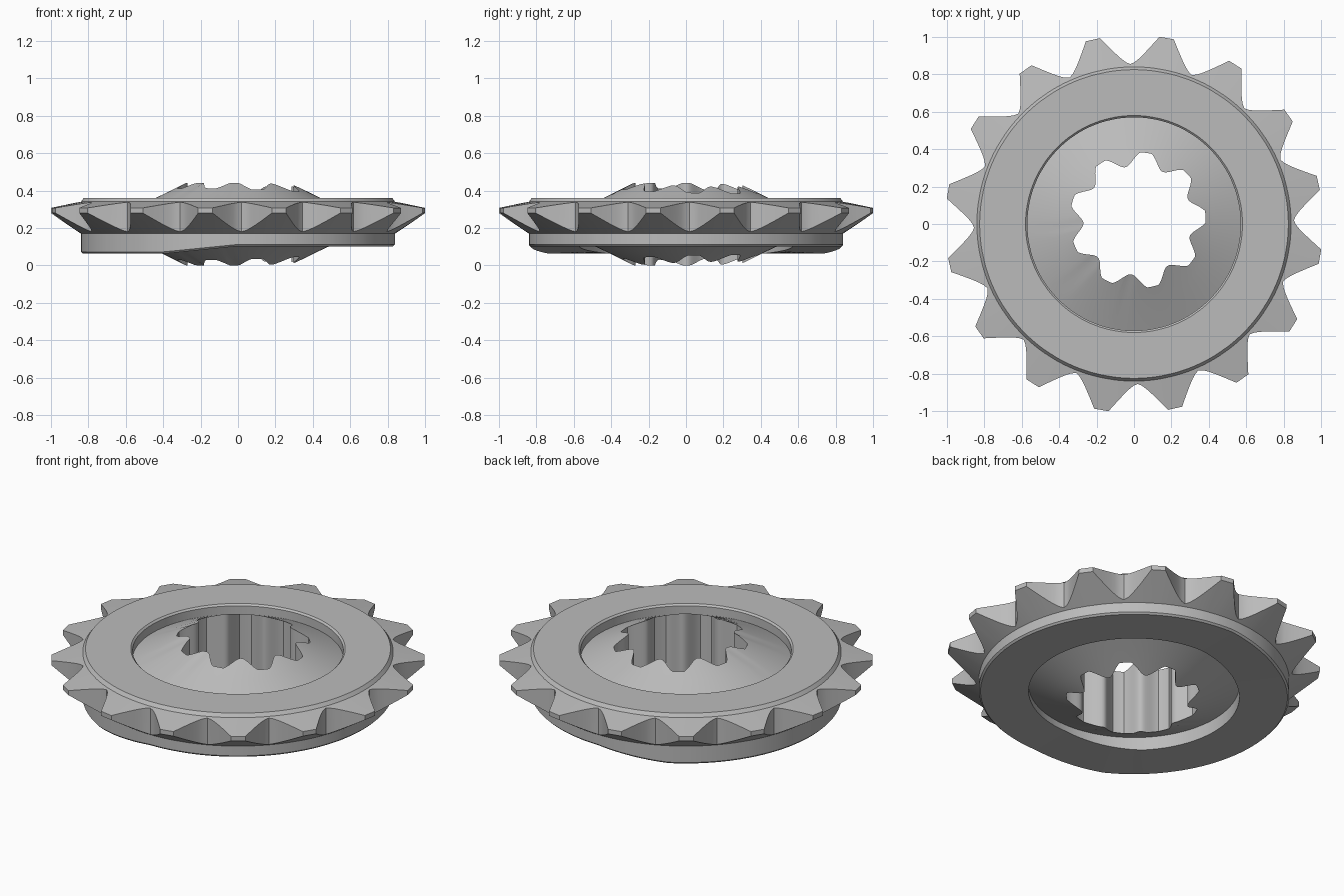
import bpy, bmesh, math
from math import cos, sin, radians, hypot

old = bpy.data.objects.get("Cube")
if old:
    bpy.data.objects.remove(old, do_unlink=True)

GREY = (0.5, 0.5, 0.5, 1)
steel = bpy.data.materials.new("grey_steel")
steel.use_nodes = True
steel.diffuse_color = GREY
steel.node_tree.nodes["Principled BSDF"].inputs["Base Color"].default_value = GREY


def loft(name, sections):
    """Join closed cross-sections around the axis into a ring."""
    bm = bmesh.new()
    rows = [[bm.verts.new(p) for p in s] for s in sections]
    n = len(rows[0])
    for i, a in enumerate(rows):
        b = rows[(i + 1) % len(rows)]
        for j in range(n):
            k = (j + 1) % n
            bm.faces.new((a[j], b[j], b[k], a[k]))
    bmesh.ops.recalc_face_normals(bm, faces=bm.faces)
    mesh = bpy.data.meshes.new(name)
    bm.to_mesh(mesh)
    bm.free()
    mesh.materials.append(steel)
    obj = bpy.data.objects.new(name, mesh)
    bpy.context.collection.objects.link(obj)
    bpy.ops.object.select_all(action="DESELECT")
    obj.select_set(True)
    bpy.context.view_layer.objects.active = obj
    bpy.ops.object.shade_smooth_by_angle(angle=radians(25))


def section(angle, profile):
    return [(r * cos(angle), r * sin(angle), z) for r, z in profile]


INNER, RIM, TIP, VALLEY = 0.57, 0.84, 1.01, 0.855
MID = 0.22          # mid height of the hub
TEETH, LOBES = 16, 9


# Toothed ring: scooped valleys, wedge-shaped teeth, underside stepped on one side
def ring_section(degrees, offset):
    a = radians(degrees)
    flank = min(1, min(offset, 22.5 - offset) / 9.05)
    r = VALLEY + (TIP - VALLEY) * flank ** 1.5
    f = (r - RIM) / (TIP - RIM)

    def base(radius):
        ramp = min(1, max(0, (radius * cos(a) + 0.4) / 0.4))
        return 0.062 + 0.04 * ramp

    return section(a, [(INNER, base(INNER)), (RIM - 0.01, base(RIM)), (RIM, base(RIM) + 0.01),
                       (RIM, 0.17), (r, 0.17 + 0.11 * f), (r, 0.34 - 0.033 * f),
                       (RIM, 0.34), (0.825, 0.36), (INNER + 0.01, 0.36), (INNER, 0.35)])


offsets = (0, 1.5, 3, 4.5, 6, 7.5, 9.05, 13.45, 15, 16.5, 18, 19.5, 21)
loft("toothed_ring", [ring_section(1.3 + 22.5 * i + o, o)
                      for i in range(TEETH) for o in offsets])


def cone(radius):
    """Half height of the hub at a radius."""
    return min(MID, MID - 0.5 * (radius - 0.28))


# Conical hub with an off-centre splined bore, tapering above and below
def hub_section(a):
    r = min(0.363, 0.333 + 0.042 * cos(LOBES * (a - radians(3))))
    x, y = r * cos(a) + 0.02, r * sin(a) + 0.02
    h = cone(hypot(x, y))
    outer = [(0.42, MID - cone(0.42)), (INNER + 0.01, MID - cone(INNER)),
             (INNER + 0.01, MID + cone(INNER)), (0.42, MID + cone(0.42))]
    return section(a, outer) + [(x, y, MID + h), (x, y, MID - h)]


steps = LOBES * 20
loft("splined_hub", [hub_section(2 * math.pi * i / steps) for i in range(steps)])
